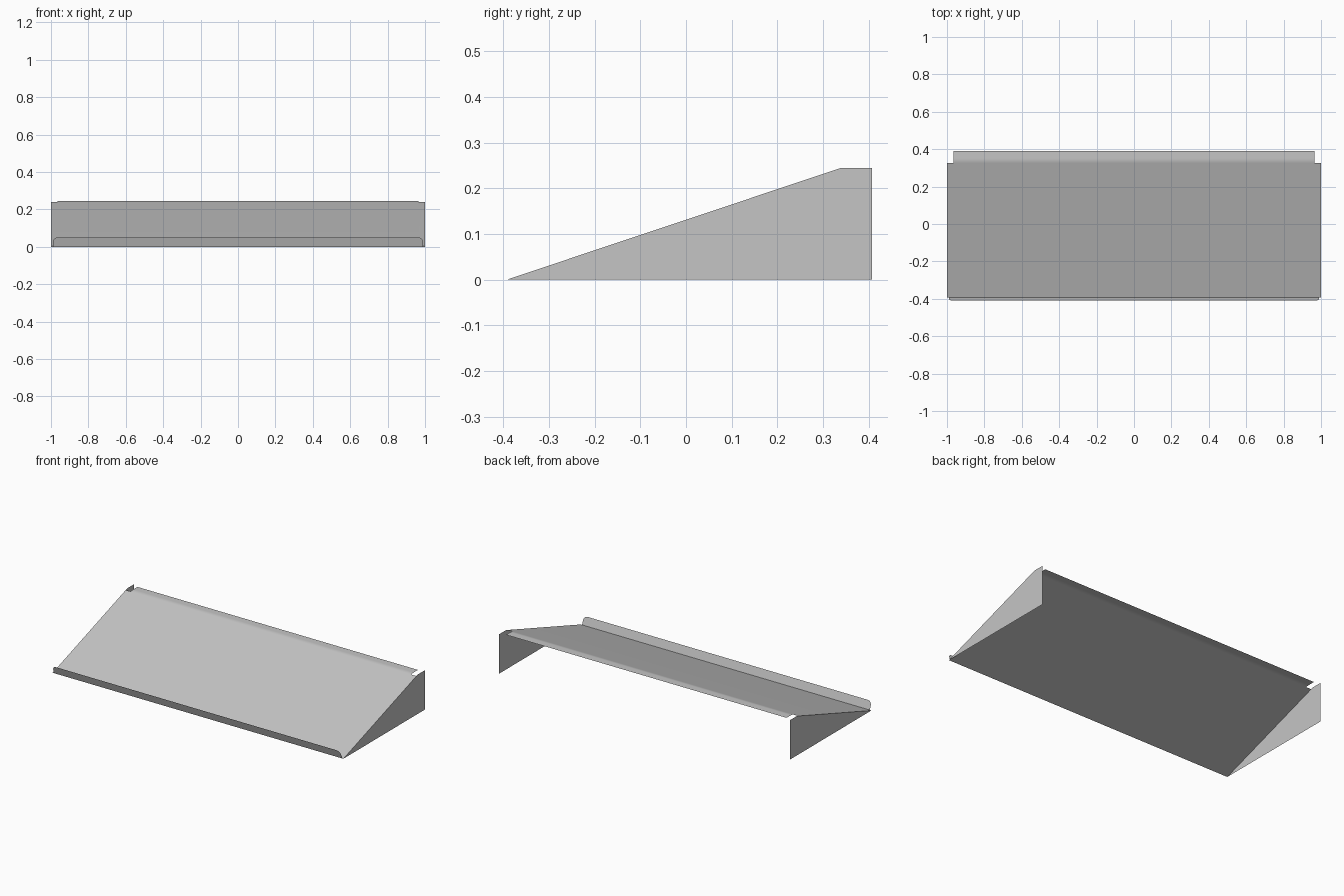
import bpy
import bmesh
from math import atan2, sin, cos, pi

cube = bpy.data.objects.get("Cube")
if cube:
    bpy.data.objects.remove(cube, do_unlink=True)

# Main sizes
HALF = 1.0
NOTCH = 0.965
FRONT, PEAK, BACK, TOP = -0.393, 0.34, 0.407, 0.245
ANGLE = atan2(TOP, PEAK - FRONT)

grey = bpy.data.materials.new("grey_sheet_metal")
grey.use_nodes = True
COLOR = (0.56, 0.56, 0.56, 1)
grey.diffuse_color = COLOR
grey.node_tree.nodes["Principled BSDF"].inputs["Base Color"].default_value = COLOR


def finish(name, bm):
    mesh = bpy.data.meshes.new(name)
    bm.to_mesh(mesh)
    bm.free()
    mesh.materials.append(grey)
    obj = bpy.data.objects.new(name, mesh)
    bpy.context.collection.objects.link(obj)
    return obj


def plate(name, points):
    bm = bmesh.new()
    bm.faces.new([bm.verts.new(p) for p in points])
    return finish(name, bm)


# Sloping shelf, with a soft bend into a narrower level flange at the back
bend_y, radius, steps = 0.325, 0.08, 6
bend_z = (bend_y - FRONT) * sin(ANGLE) / cos(ANGLE)
profile = [(FRONT, 0)]
for i in range(steps + 1):
    a = ANGLE * (1 - i / steps)
    profile.append((bend_y + radius * (sin(ANGLE) - sin(a)),
                    bend_z + radius * (cos(a) - cos(ANGLE))))
profile.append((0.39, profile[-1][1]))

bm = bmesh.new()
rows = []
for i, (y, z) in enumerate(profile):
    xs = (-HALF, -NOTCH, NOTCH, HALF) if i < 2 else (-NOTCH, NOTCH)
    rows.append([bm.verts.new((x, y, z)) for x in xs])
for i, (low, high) in enumerate(zip(rows, rows[1:])):
    if i == 1:
        low = low[1:3]
    for j in range(len(low) - 1):
        bm.faces.new((low[j], low[j + 1], high[j + 1], high[j]))
shelf = finish("shelf", bm)
for face in shelf.data.polygons:
    face.use_smooth = True

# Front lip, square to the shelf, with rounded upper corners
height, corner, lip_half = 0.053, 0.026, 0.99
outline = [(-lip_half, 0), (lip_half, 0)]
for side in (1, -1):
    for i in range(7):
        t = pi / 2 * (i if side > 0 else 6 - i) / 6
        outline.append((side * (lip_half - corner + corner * cos(t)),
                        height - corner + corner * sin(t)))
plate("front_lip", [(x, FRONT - h * sin(ANGLE), h * cos(ANGLE)) for x, h in outline])

# Upright side plates
side_profile = [(FRONT, 0), (BACK, 0), (BACK, TOP), (PEAK, TOP)]
for name, x in (("left_side", HALF), ("right_side", -HALF)):
    pts = side_profile if x > 0 else side_profile[::-1]
    plate(name, [(x, y, z) for y, z in pts])
